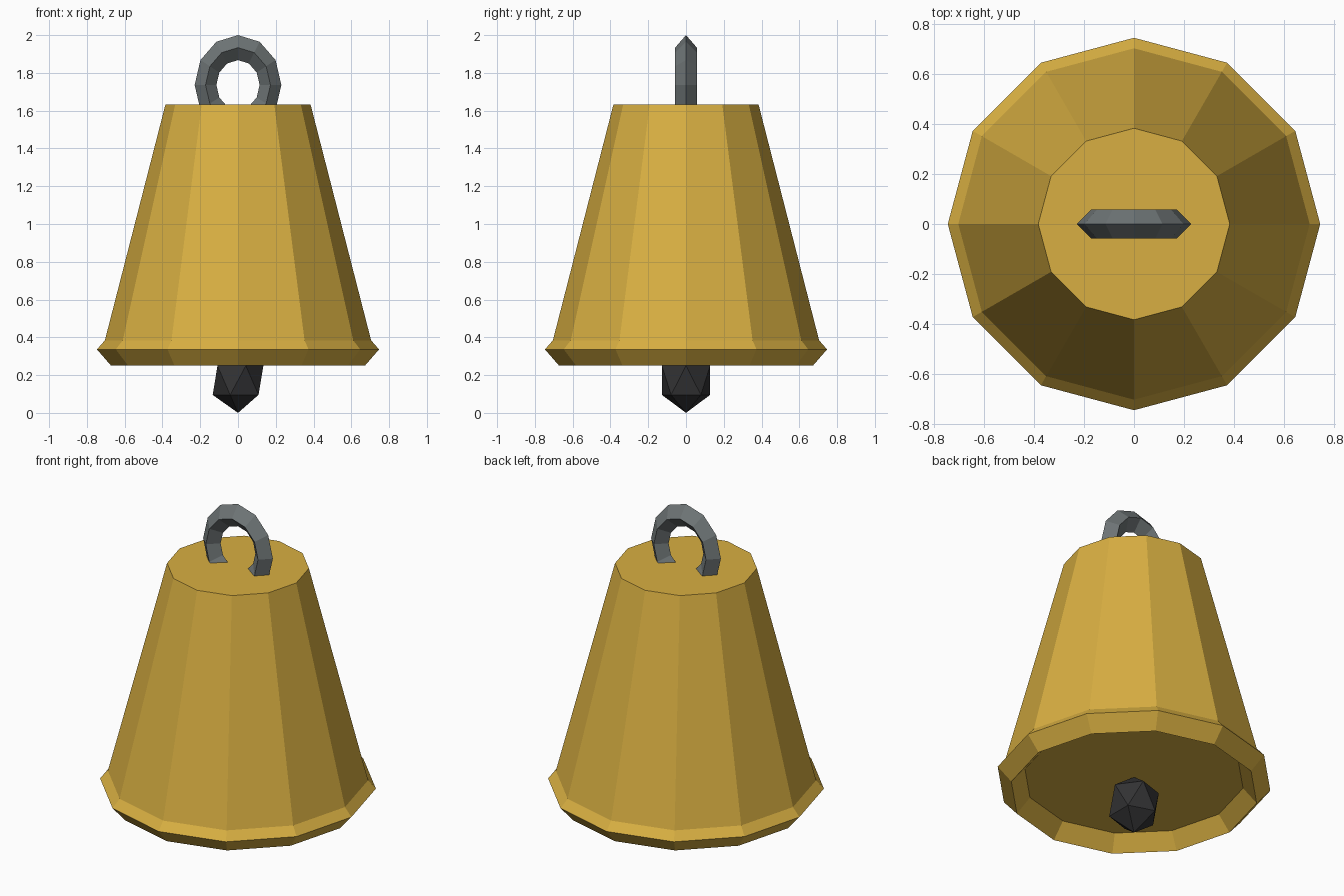
import bpy
import math

cube = bpy.data.objects.get("Cube")
if cube:
    bpy.data.objects.remove(cube, do_unlink=True)

STRETCH = 1.15  # the whole bell is slightly taller than wide
RIM_Z = 0.336


def make_material(name, rgb, roughness):
    mat = bpy.data.materials.new(name)
    mat.use_nodes = True
    colour = (*rgb, 1.0)
    mat.diffuse_color = colour
    bsdf = mat.node_tree.nodes["Principled BSDF"]
    bsdf.inputs["Base Color"].default_value = colour
    bsdf.inputs["Roughness"].default_value = roughness
    return mat


def finish(name, mat, scale=(1, 1, 1)):
    """Name, stretch, colour and flat-shade the newest primitive."""
    obj = bpy.context.object
    obj.name = obj.data.name = name
    obj.scale = scale
    obj.data.materials.append(mat)
    bpy.ops.object.shade_flat()
    return obj


gold = make_material("gold", (0.69, 0.43, 0.054), 0.5)
steel = make_material("grey steel", (0.155, 0.176, 0.18), 0.5)
iron = make_material("dark iron", (0.032, 0.032, 0.034), 0.6)

# Tapered twelve-sided body, closed at both ends
top_z = 1.633
bpy.ops.mesh.primitive_cone_add(
    vertices=12, radius1=0.717, radius2=0.384, depth=top_z - RIM_Z,
    location=(0, 0, (top_z + RIM_Z) / 2))
finish("bell_body", gold)

# Diamond-section lip around the mouth
bpy.ops.mesh.primitive_torus_add(
    major_segments=12, minor_segments=4, major_radius=0.672,
    minor_radius=0.0747, location=(0, 0, RIM_Z))
finish("bell_rim", gold, (1, 1, STRETCH))

# Upright hanging ring, its lower part sunk into the body
bpy.ops.mesh.primitive_torus_add(
    major_segments=12, minor_segments=4, major_radius=0.172,
    minor_radius=0.0575, location=(0, 0, 1.736),
    rotation=(math.pi / 2, 0, 0))
finish("hanging_ring", steel, (1, STRETCH, 1))

# Faceted clapper hanging below the mouth
radius = 0.15
bpy.ops.mesh.primitive_ico_sphere_add(
    subdivisions=1, radius=radius, location=(0, 0, radius * STRETCH))
finish("clapper", iron, (1, 1, STRETCH))
